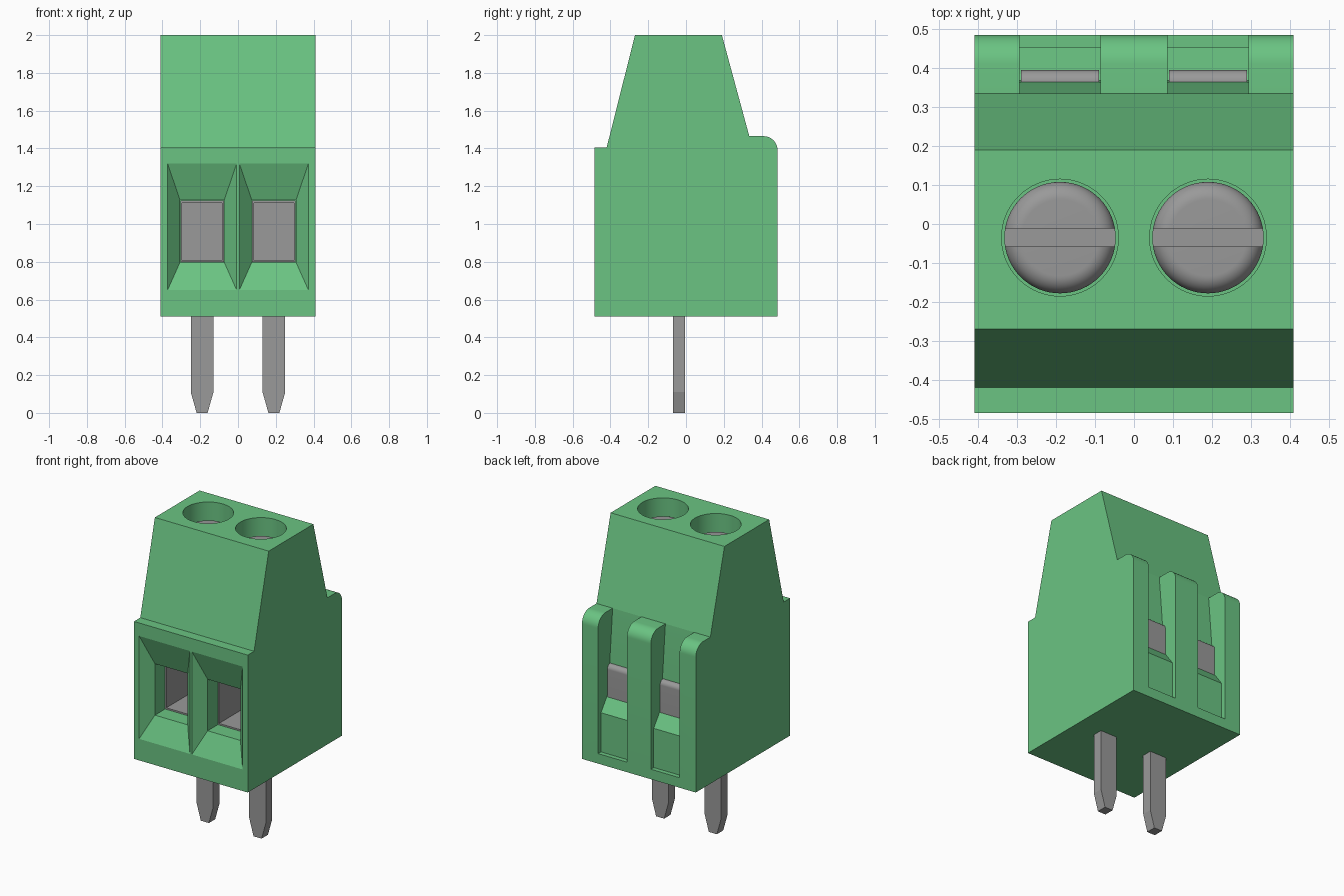
import bpy, bmesh, math

if "Cube" in bpy.data.objects:
    bpy.data.objects.remove(bpy.data.objects["Cube"], do_unlink=True)


def material(name, color):
    m = bpy.data.materials.new(name)
    m.use_nodes = True
    m.diffuse_color = (*color, 1)
    m.node_tree.nodes["Principled BSDF"].inputs["Base Color"].default_value = (*color, 1)
    return m


GREEN = material("green plastic", (0.145, 0.55, 0.225))
METAL = material("grey metal", (0.32, 0.32, 0.32))


def loft(name, rings, mat):
    """Closed solid through a row of equal-length point rings."""
    bm = bmesh.new()
    rows = [[bm.verts.new(p) for p in ring] for ring in rings]
    n = len(rows[0])
    for a, b in zip(rows, rows[1:]):
        for i in range(n):
            j = (i + 1) % n
            bm.faces.new((a[i], a[j], b[j], b[i]))
    bm.faces.new(rows[0])
    bm.faces.new(rows[-1])
    bmesh.ops.recalc_face_normals(bm, faces=bm.faces)
    mesh = bpy.data.meshes.new(name)
    bm.to_mesh(mesh)
    bm.free()
    mesh.materials.append(mat)
    obj = bpy.data.objects.new(name, mesh)
    bpy.context.collection.objects.link(obj)
    return obj


def side_prism(name, profile, x0, x1, mat):
    """Extrude a (y, z) profile along x."""
    return loft(name, [[(x, y, z) for y, z in profile] for x in (x0, x1)], mat)


def rect(cx, half, y, z0, z1):
    return [(cx - half, y, z0), (cx + half, y, z0), (cx + half, y, z1), (cx - half, y, z1)]


def disc(cx, cy, r, z, n=64):
    return [(cx + r * math.cos(2 * math.pi * i / n),
             cy + r * math.sin(2 * math.pi * i / n), z) for i in range(n)]


def arc(cy, cz, r, start, end, steps=12):
    angles = [math.radians(start + (end - start) * i / steps) for i in range(steps + 1)]
    return [(cy + r * math.cos(a), cz + r * math.sin(a)) for a in angles]


def cut(target, cutter):
    cutter.hide_render = True
    mod = target.modifiers.new("cut", "BOOLEAN")
    mod.operation = "DIFFERENCE"
    mod.solver = "EXACT"
    mod.object = cutter
    bpy.context.view_layer.objects.active = target
    bpy.ops.object.modifier_apply(modifier=mod.name)
    bpy.data.objects.remove(cutter, do_unlink=True)


def smooth(obj):
    bpy.ops.object.select_all(action="DESELECT")
    obj.select_set(True)
    bpy.context.view_layer.objects.active = obj
    bpy.ops.object.shade_smooth_by_angle(angle=math.radians(9))


# Housing: side profile with sloped tower and rounded rear shoulder
profile = [(-0.485, 0.51), (-0.485, 1.405), (-0.42, 1.405), (-0.27, 2.0),
           (0.19, 2.0), (0.335, 1.465)]
profile += arc(0.41, 1.39, 0.075, 90, 0) + [(0.485, 0.51)]
housing = side_prism("housing", profile, -0.41, 0.41, GREEN)

PITCH, SCREW_Y = 0.19, -0.035
for side, cx in (("right", -PITCH), ("left", PITCH)):
    # Wire entry: flared mouth leading into a straight tunnel
    cut(housing, loft("entry_cutter", [
        rect(cx, 0.196, -0.499, 0.621, 1.358),
        rect(cx, 0.118, -0.415, 0.795, 1.13),
        rect(cx, 0.118, 0.21, 0.795, 1.13)], GREEN))

    # Rear slot with stepped floor
    cut(housing, side_prism("slot_cutter", [
        (0.335, 1.465), (0.6, 1.6), (0.6, 0.575), (0.455, 0.575),
        (0.455, 0.83), (0.385, 0.925), (0.368, 0.94), (0.365, 1.12)],
        cx - 0.104, cx + 0.104, GREEN))

    # Screw well
    cut(housing, loft("well_cutter", [disc(cx, SCREW_Y, 0.15, z) for z in (1.65, 2.1)], GREEN))

    # Clamp cage: hollow box open to the front
    loft(side + "_clamp_cage", [
        rect(cx, 0.115, 0.2, 0.798, 1.125), rect(cx, 0.115, -0.315, 0.798, 1.125),
        rect(cx, 0.106, -0.315, 0.808, 1.112), rect(cx, 0.106, 0.17, 0.808, 1.112)], METAL)

    # Rear contact with rounded top
    contact = side_prism(side + "_rear_contact",
                         [(0.3, 0.9), (0.395, 0.9)] + arc(0.365, 1.09, 0.03, 0, 90)
                         + [(0.3, 1.12)], cx - 0.1, cx + 0.1, METAL)
    smooth(contact)

    # Slotted screw with rounded rim
    rim = arc(0.098, 1.855, 0.045, 0, 90)
    screw = loft(side + "_screw", [disc(cx, SCREW_Y, 0.143, 1.65)]
                 + [disc(cx, SCREW_Y, r, z) for r, z in rim], METAL)
    cut(screw, loft("screw_slot_cutter", [
        [(x, SCREW_Y - 0.023, 1.85), (x, SCREW_Y + 0.023, 1.85),
         (x, SCREW_Y + 0.023, 2.0), (x, SCREW_Y - 0.023, 2.0)]
        for x in (cx - 0.2, cx + 0.2)], METAL))
    smooth(screw)

    # Solder pin with tapered tip
    loft(side + "_pin", [
        [(cx - w, -0.07, z), (cx + w, -0.07, z), (cx + w, -0.005, z), (cx - w, -0.005, z)]
        for w, z in ((0.029, 0), (0.06, 0.11), (0.06, 0.55))], METAL)

smooth(housing)
